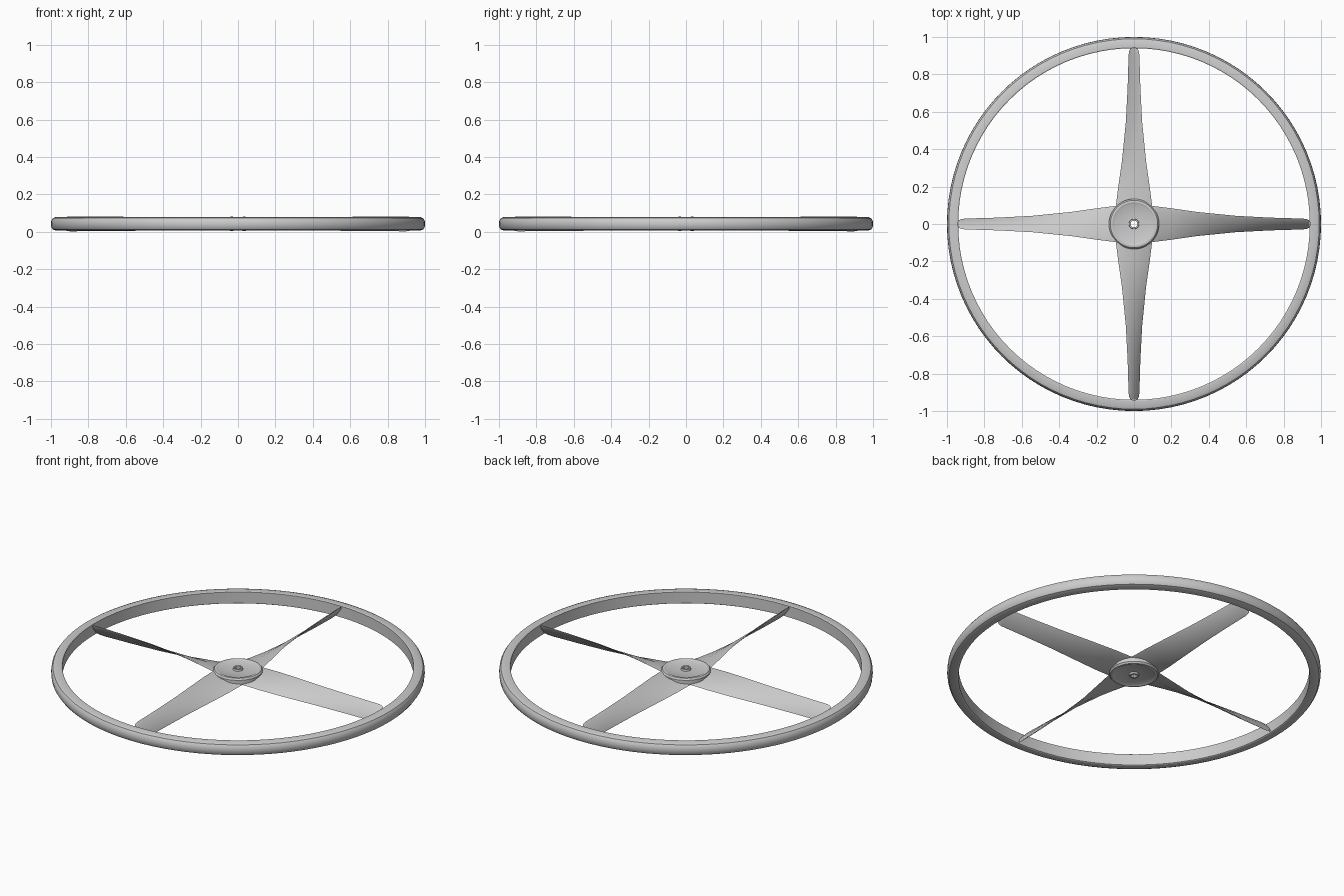
import bpy, bmesh, math
from mathutils import Vector, Matrix

if "Cube" in bpy.data.objects:
    bpy.data.objects.remove(bpy.data.objects["Cube"])

MID = 0.043  # height of the wheel's middle plane


def finish(name, bm, angle=30):
    bmesh.ops.recalc_face_normals(bm, faces=bm.faces)
    mesh = bpy.data.meshes.new(name)
    bm.to_mesh(mesh)
    bm.free()
    ob = bpy.data.objects.new(name, mesh)
    bpy.context.collection.objects.link(ob)
    bpy.ops.object.select_all(action='DESELECT')
    bpy.context.view_layer.objects.active = ob
    ob.select_set(True)
    bpy.ops.object.shade_smooth_by_angle(angle=math.radians(angle))
    return ob


def skin(bm, rings, closed):
    """Join successive closed sections with quads."""
    n = len(rings[0])
    count = len(rings) if closed else len(rings) - 1
    for i in range(count):
        a, b = rings[i], rings[(i + 1) % len(rings)]
        for k in range(n):
            bm.faces.new((a[k], a[(k + 1) % n], b[(k + 1) % n], b[k]))
    if not closed:
        bm.faces.new(rings[0])
        bm.faces.new(rings[-1])


def lathe(name, profile, steps):
    """Closed (radius, z offset) profile turned around the z axis."""
    bm = bmesh.new()
    rings = []
    for i in range(steps):
        a = 2 * math.pi * i / steps
        rings.append([bm.verts.new((r * math.cos(a), r * math.sin(a), MID + z))
                      for r, z in profile])
    skin(bm, rings, True)
    return finish(name, bm)


def blade(name, angle, hand):
    """Twisted spoke: flat and wide at the hub, steep and narrow at the rim."""
    stations = [(0.07, 0.100, 0.012), (0.2, 0.084, 0.023), (0.34, 0.064, 0.032),
                (0.54, 0.044, 0.037), (0.73, 0.034, 0.039), (0.90, 0.029, 0.040),
                (0.925, 0.026, 0.036), (0.938, 0.018, 0.025)]
    bm = bmesh.new()
    turn = Matrix.Rotation(angle, 4, 'Z')
    rings = []
    for r, hy, hz in stations:
        chord = Vector((0, hand * hy, hz))
        normal = Vector((0, -hand * hz, hy)).normalized()
        # lens-shaped section
        section = [(-1, 0), (-0.85, -0.003), (0, -0.005), (0.85, -0.003),
                   (1, 0), (0.85, 0.003), (0, 0.005), (-0.85, 0.003)]
        rings.append([bm.verts.new(turn @ (Vector((r, 0, MID)) + chord * s + normal * t))
                      for s, t in section])
    skin(bm, rings, False)
    return finish(name, bm)


# outer rim: flat inner wall, rounded outside
lathe("outer_rim", [(0.94, -0.033), (0.945, -0.036), (0.975, -0.036), (0.99, -0.030),
                    (0.998, -0.018), (1.0, 0), (0.998, 0.018), (0.99, 0.030),
                    (0.975, 0.036), (0.945, 0.036), (0.94, 0.033)], 96)

# hub disc with raised lip and a small central collar
half = [(0.018, 0.026), (0.026, 0.026), (0.028, 0.016), (0.105, 0.017),
        (0.115, 0.022), (0.127, 0.021), (0.134, 0.012)]
lathe("hub", half + [(r, -z) for r, z in reversed(half)], 48)

# square bore lining: a four-sided tube inside the collar
bm = bmesh.new()
loops = []
for r, z in [(0.022, -0.026), (0.026, -0.026), (0.026, 0.026), (0.022, 0.026)]:
    loops.append([bm.verts.new((r * math.cos(a), r * math.sin(a), MID + z))
                  for a in [math.pi / 4 + k * math.pi / 2 for k in range(4)]])
skin(bm, loops, True)
finish("square_bore", bm)

# spokes: opposite pairs match, neighbours are mirrored
for i in range(4):
    blade(f"blade_{i + 1}", i * math.pi / 2, 1 if i % 2 == 0 else -1)
